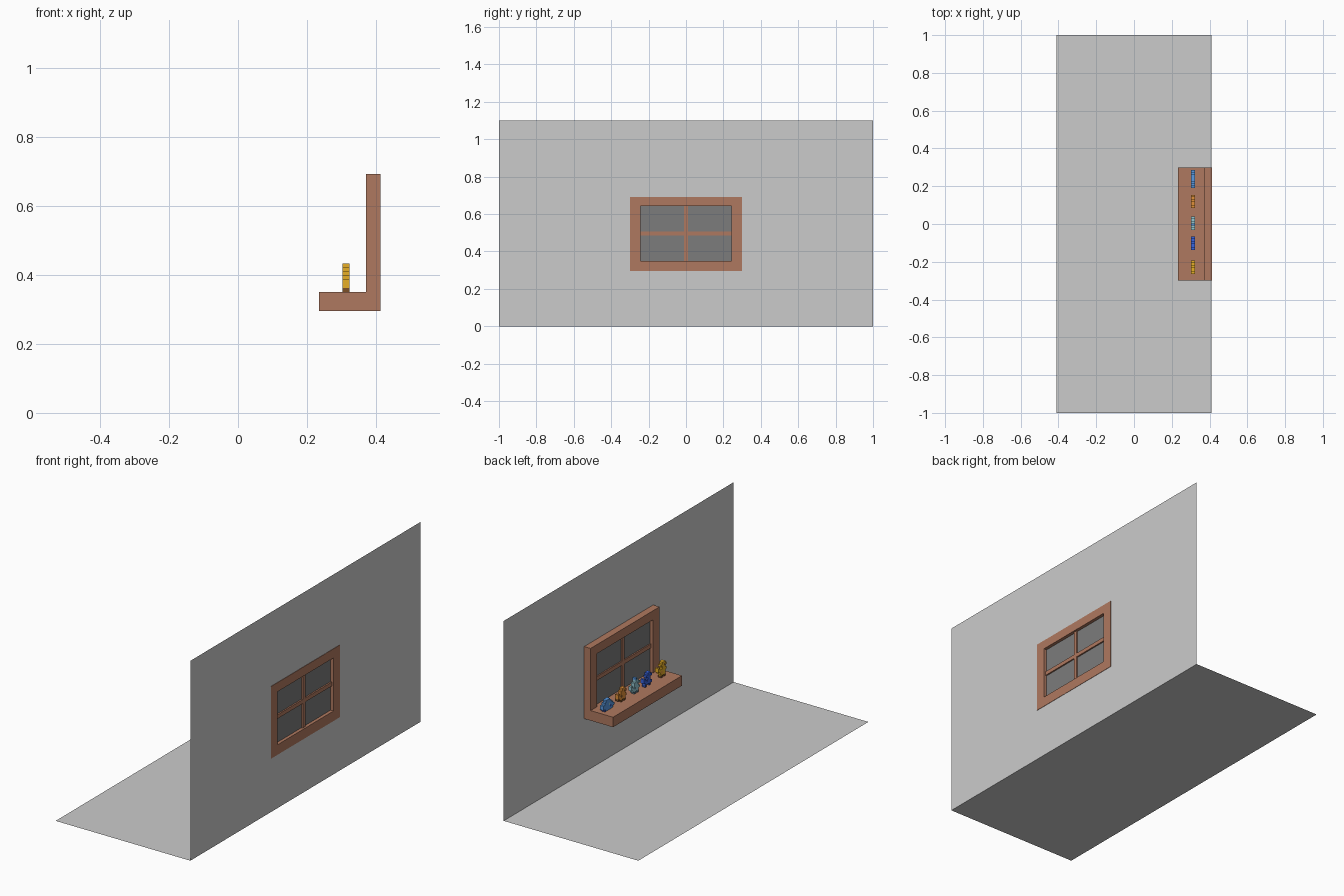
import bpy, bmesh
from mathutils import Matrix, Vector

if "Cube" in bpy.data.objects:
    bpy.data.objects.remove(bpy.data.objects["Cube"])


def material(name, rgb):
    m = bpy.data.materials.new(name)
    m.diffuse_color = (*rgb, 1)
    m.use_nodes = True
    m.node_tree.nodes["Principled BSDF"].inputs["Base Color"].default_value = m.diffuse_color
    return m


def finish(name, bm, mats=()):
    mesh = bpy.data.meshes.new(name)
    bm.to_mesh(mesh)
    bm.free()
    for m in mats:
        mesh.materials.append(m)
    ob = bpy.data.objects.new(name, mesh)
    bpy.context.collection.objects.link(ob)
    return ob


def add_box(bm, lo, hi, index=0):
    lo, hi = Vector(lo), Vector(hi)
    mat = Matrix.Translation((lo + hi) / 2) @ Matrix.Diagonal((*(hi - lo), 1))
    verts = bmesh.ops.create_cube(bm, size=1, matrix=mat)['verts']
    for f in {f for v in verts for f in v.link_faces}:
        f.material_index = index


def box(name, lo, hi, mat):
    bm = bmesh.new()
    add_box(bm, lo, hi)
    return finish(name, bm, [mat])


def rect(bm, x, y0, y1, z0, z1):
    return [bm.verts.new((x, y, z)) for y, z in
            ((y0, z0), (y1, z0), (y1, z1), (y0, z1))]


def ring(name, x, outer, inner, depth=0, mats=()):
    """Rectangular frame in the YZ plane, optionally extruded along -x."""
    bm = bmesh.new()
    o, i = rect(bm, x, *outer), rect(bm, x, *inner)
    faces = [bm.faces.new((o[k], o[(k + 1) % 4], i[(k + 1) % 4], i[k])) for k in range(4)]
    if depth:
        new = bmesh.ops.extrude_face_region(bm, geom=faces, use_keep_orig=True)['geom']
        bmesh.ops.translate(bm, vec=(-depth, 0, 0),
                            verts=[v for v in new if isinstance(v, bmesh.types.BMVert)])
        bmesh.ops.recalc_face_normals(bm, faces=bm.faces[:])
    return finish(name, bm, mats)


wood = material("wood", (0.43, 0.19, 0.115))
glass = material("dark_glass", (0.2, 0.2, 0.2))
OPENING = (-0.243, 0.243, 0.35, 0.642)

# room: floor sheet and wall sheet with a window opening
bm = bmesh.new()
bm.faces.new([bm.verts.new((x, y, 0)) for x, y in
              ((-0.41, -1), (0.41, -1), (0.41, 1), (-0.41, 1))])
finish("floor", bm)
ring("wall", 0.41, (-1, 1, 0, 1.1), OPENING)

# window: frame, sill, crossing bars and glass
ring("window_frame", 0.412, (-0.3, 0.3, 0.295, 0.692), OPENING, 0.041, [wood])
box("window_sill", (0.234, -0.3, 0.295), (0.371, 0.3, 0.35), wood)
box("vertical_bar", (0.382, -0.011, 0.35), (0.402, 0.011, 0.642), wood)
box("horizontal_bar", (0.382, -0.243, 0.485), (0.402, 0.243, 0.507), wood)
box("window_glass", (0.389, -0.243, 0.35), (0.394, 0.243, 0.642), glass)

# palette for the pixel figurines
palette = {
    'b': material("sky_blue", (0.1, 0.32, 0.75)),
    'n': material("navy", (0.03, 0.07, 0.35)),
    'r': material("royal_blue", (0.04, 0.13, 0.75)),
    'o': material("orange", (0.75, 0.28, 0.04)),
    'd': material("dark_brown", (0.2, 0.08, 0.02)),
    't': material("pale_teal", (0.3, 0.58, 0.65)),
    'g': material("slate", (0.12, 0.22, 0.28)),
    'y': material("gold", (0.8, 0.43, 0.02)),
}
keys = list(palette)

# figurines: pixel rows from top to bottom, columns along +y
figurines = {
    "blue_figurine": (0.238, ["...bbb..", "..bbbbb.", ".bbtbbbb", "bbnbbbbb", ".bbbbbn."]),
    "orange_figurine": (0.113, ["..oo...", ".odoo..", "..ooo.o", ".ooodoo", "..ooood", "..d.d.."]),
    "pale_figurine": (-0.002, ["...b...", "..tt...", ".tgtt..", "..ttt.t", ".tttgtt", "..tttt.", "..g.g.."]),
    "royal_figurine": (-0.108, ["..rr...", ".rnrr..", "..rr..r", "..rrnrr", ".rrrrr.", "..n..n."]),
    "gold_figurine": (-0.235, ["..yy...", ".ydyy..", "..yy..y", ".yyyyyy", "..yyoy.", "..yyy..", "..d.d.."]),
}
P = 0.0118
for name, (yc, rows) in figurines.items():
    bm = bmesh.new()
    for r, row in enumerate(reversed(rows)):
        for c, ch in enumerate(row):
            if ch != '.':
                y, z = yc + (c - len(row) / 2) * P, 0.35 + r * P
                add_box(bm, (0.303, y, z), (0.323, y + P, z + P), keys.index(ch))
    finish(name, bm, palette.values())
